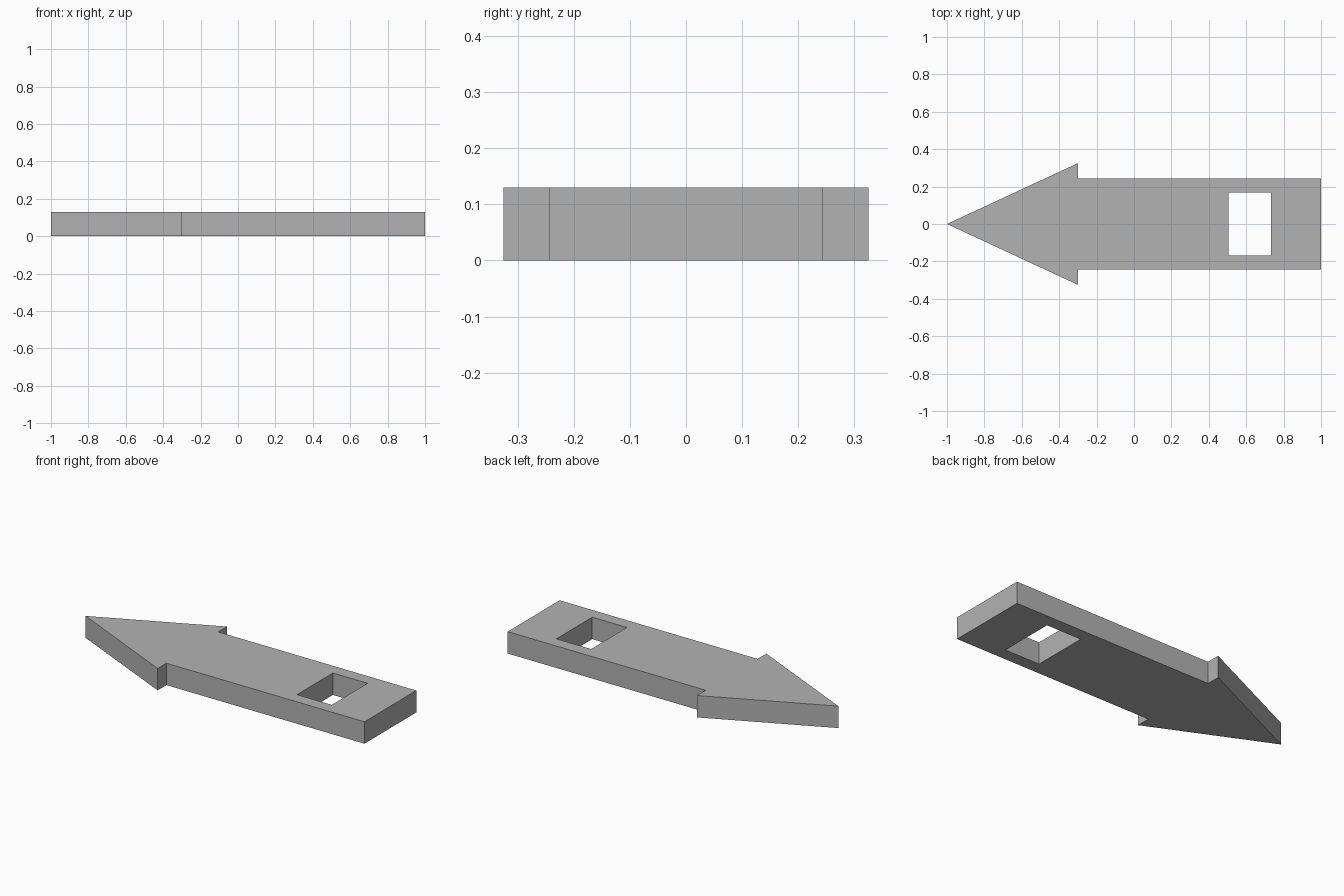
import bpy
import bmesh

cube = bpy.data.objects.get("Cube")
if cube:
    bpy.data.objects.remove(cube, do_unlink=True)

THICKNESS = 0.13

# Plain grey material
grey = bpy.data.materials.new("plain grey")
grey.use_nodes = True
colour = (0.45, 0.45, 0.45, 1)
grey.diffuse_color = colour
grey.node_tree.nodes["Principled BSDF"].inputs["Base Color"].default_value = colour


def add_loop(bm, points):
    """Closed loop of edges on the ground plane."""
    verts = [bm.verts.new((x, y, 0)) for x, y in points]
    return [bm.edges.new((a, b)) for a, b in zip(verts, verts[1:] + verts[:1])]


# Half of the arrow outline, mirrored across y = 0
half = [(-0.3, 0.325), (-0.3, 0.243), (1, 0.243)]
outline = [(-1, 0)] + half + [(x, -y) for x, y in reversed(half)]
window = [(0.505, -0.168), (0.733, -0.168), (0.733, 0.168), (0.505, 0.168)]

# Flat plate with the window left open, raised to full thickness
bm = bmesh.new()
edges = add_loop(bm, outline) + add_loop(bm, window)
bmesh.ops.triangle_fill(bm, use_beauty=True, use_dissolve=False, edges=edges)
raised = bmesh.ops.extrude_face_region(bm, geom=bm.faces[:], use_keep_orig=True)
top = [v for v in raised["geom"] if isinstance(v, bmesh.types.BMVert)]
bmesh.ops.translate(bm, vec=(0, 0, THICKNESS), verts=top)
bmesh.ops.recalc_face_normals(bm, faces=bm.faces[:])

mesh = bpy.data.meshes.new("arrow_plate")
bm.to_mesh(mesh)
bm.free()
mesh.materials.append(grey)
bpy.context.collection.objects.link(bpy.data.objects.new("arrow_plate", mesh))
